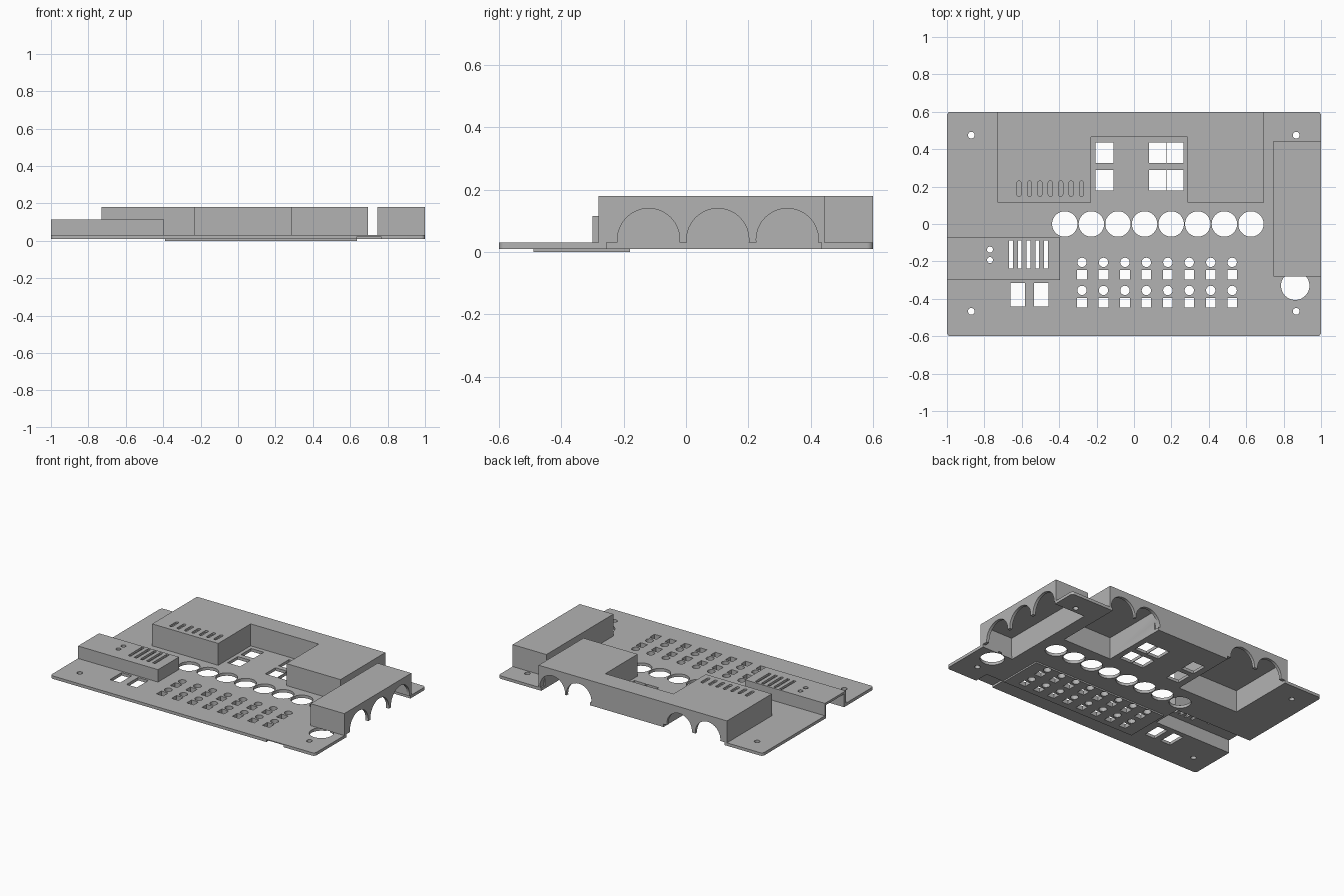
import bpy, bmesh, math

cube = bpy.data.objects.get("Cube")
if cube:
    bpy.data.objects.remove(cube, do_unlink=True)

grey = bpy.data.materials.new("mid_grey")
grey.use_nodes = True
colour = (0.45, 0.45, 0.45, 1)
grey.diffuse_color = colour
grey.node_tree.nodes["Principled BSDF"].inputs["Base Color"].default_value = colour


def rect(x0, x1, y0, y1):
    return [(x0, y0), (x1, y0), (x1, y1), (x0, y1)]


def rounded(x0, x1, y0, y1, r, steps=6):
    pts = []
    corners = [(x1 - r, y1 - r), (x0 + r, y1 - r), (x0 + r, y0 + r), (x1 - r, y0 + r)]
    for k, (cx, cy) in enumerate(corners):
        for i in range(steps + 1):
            a = math.pi / 2 * (k + i / steps)
            pts.append((cx + r * math.cos(a), cy + r * math.sin(a)))
    return pts


def circle(cx, cy, r, n=32):
    return [(cx + r * math.cos(math.tau * i / n), cy + r * math.sin(math.tau * i / n))
            for i in range(n)]


def place(u, v, w, axis):
    # profile (u, v) pushed to depth w along the axis
    return {"z": (u, v, w), "x": (w, u, v), "y": (u, w, v)}[axis]


def solid(name, prisms):
    """Mesh object made of prisms: (profile, low, high, axis)."""
    bm = bmesh.new()
    for pts, lo, hi, axis in prisms:
        a = [bm.verts.new(place(u, v, lo, axis)) for u, v in pts]
        b = [bm.verts.new(place(u, v, hi, axis)) for u, v in pts]
        bm.faces.new(a)
        bm.faces.new(b)
        for i in range(len(a)):
            j = (i + 1) % len(a)
            bm.faces.new((a[i], a[j], b[j], b[i]))
    bmesh.ops.recalc_face_normals(bm, faces=bm.faces)
    mesh = bpy.data.meshes.new(name)
    bm.to_mesh(mesh)
    bm.free()
    mesh.materials.append(grey)
    ob = bpy.data.objects.new(name, mesh)
    bpy.context.collection.objects.link(ob)
    return ob


def carve(ob, prisms):
    """Cut the prisms out of the object and discard the cutter."""
    cutter = solid(ob.name + "_cutter", prisms)
    cutter.hide_render = True
    mod = ob.modifiers.new("cut", "BOOLEAN")
    mod.operation, mod.solver, mod.object = "DIFFERENCE", "EXACT", cutter
    mod.use_self = True
    bpy.context.view_layer.objects.active = ob
    bpy.ops.object.modifier_apply(modifier=mod.name)
    bpy.data.objects.remove(cutter, do_unlink=True)


def through(pts):
    return (pts, -0.05, 0.3, "z")


BOTTOM, TOP, HIGH, LOW = 0.01, 0.03, 0.18, 0.115

# Button holes, shared by the plate and the pad beneath it
buttons = []
for i in range(8):
    x = -0.278 + i * 0.1147
    for y in (-0.205, -0.355):
        buttons.append(through(circle(x, y, 0.025, 20)))
        buttons.append(through(rect(x - 0.026, x + 0.026, y - 0.092, y - 0.04)))

# Footprints of the open cavities under the housings
side_cavity = rect(0.765, 0.98, -0.26, 0.425)
rear_cavities = [rect(-0.71, -0.25, 0.135, 0.58), rect(0.305, 0.675, 0.135, 0.58)]
left_cavity = rect(-1.05, -0.415, -0.28, -0.083)

# Cover plate
plate = solid("cover_plate", [(rounded(-1, 1, -0.6, 0.6, 0.02), BOTTOM, TOP, "z")])
holes = list(buttons)
holes += [through(circle(-0.37 + i * 0.1422, 0, 0.068, 40)) for i in range(8)]
holes += [through(circle(x, y, 0.018, 20)) for x in (-0.87, 0.867) for y in (-0.467, 0.475)]
holes.append(through(circle(0.862, -0.33, 0.076, 40)))
holes += [through(rect(x, x + 0.078, -0.44, -0.315)) for x in (-0.66, -0.535)]
for y in (0.18, 0.325):
    for x0, x1 in ((-0.205, -0.11), (0.08, 0.17), (0.174, 0.265)):
        holes.append(through(rect(x0, x1, y, y + 0.11)))
holes.append(through(rect(0.765, 1.05, -0.255, 0.435)))
holes += [through(rect(x0, x1, 0.135, 0.65)) for x0, x1 in ((-0.71, -0.25), (0.305, 0.675))]
holes.append(through(left_cavity))
holes.append((rect(0.635, 0.765, -0.65, -0.5), -0.05, 0.024, "z"))
carve(plate, holes)

# Thin pad under the buttons
pad = solid("button_pad", [(rect(-0.39, 0.635, -0.49, -0.18), 0, BOTTOM, "z")])
carve(pad, buttons)

# U-shaped rear housing with connector arches and vent slots
outline = [(-0.73, 0.6), (-0.73, 0.115), (-0.23, 0.115), (-0.23, 0.465),
           (0.285, 0.465), (0.285, 0.115), (0.695, 0.115), (0.695, 0.6)]
rear = solid("rear_housing", [(outline, TOP, HIGH, "z")])
cuts = [(c, -0.05, HIGH - 0.02, "z") for c in rear_cavities]
cuts += [(circle(x, 0.04, 0.095), 0.56, 0.65, "y") for x in (-0.585, -0.37, 0.39, 0.59)]
for i in range(7):
    x = -0.615 + i * 0.0558
    cuts.append((rounded(x - 0.011, x + 0.011, 0.148, 0.23, 0.01, 4), HIGH - 0.013, 0.3, "z"))
carve(rear, cuts)

# Side housing with three connector arches
side = solid("side_housing", [(rect(0.745, 1, -0.28, 0.445), TOP, HIGH, "z")])
cuts = [(side_cavity, -0.05, HIGH - 0.02, "z")]
cuts += [(circle(y, 0.04, 0.1), 0.96, 1.05, "x") for y in (-0.12, 0.102, 0.325)]
carve(side, cuts)

# Low housing, open at its outer end, with slider slots and lamp holes
left = solid("slider_housing", [(rect(-1, -0.395, -0.3, -0.073), TOP, LOW, "z")])
cuts = [(left_cavity, -0.05, LOW - 0.015, "z")]
for i in range(5):
    x = -0.657 + i * 0.0465
    cuts.append(through(rect(x - 0.01, x + 0.01, -0.237, -0.087)))
cuts += [through(circle(-0.77, y, 0.016, 20)) for y in (-0.137, -0.193)]
carve(left, cuts)

# Smooth the round edges, keep the corners sharp
for ob in (plate, pad, rear, side, left):
    bpy.ops.object.select_all(action="DESELECT")
    ob.select_set(True)
    bpy.context.view_layer.objects.active = ob
    bpy.ops.object.shade_smooth_by_angle(angle=math.radians(30))
